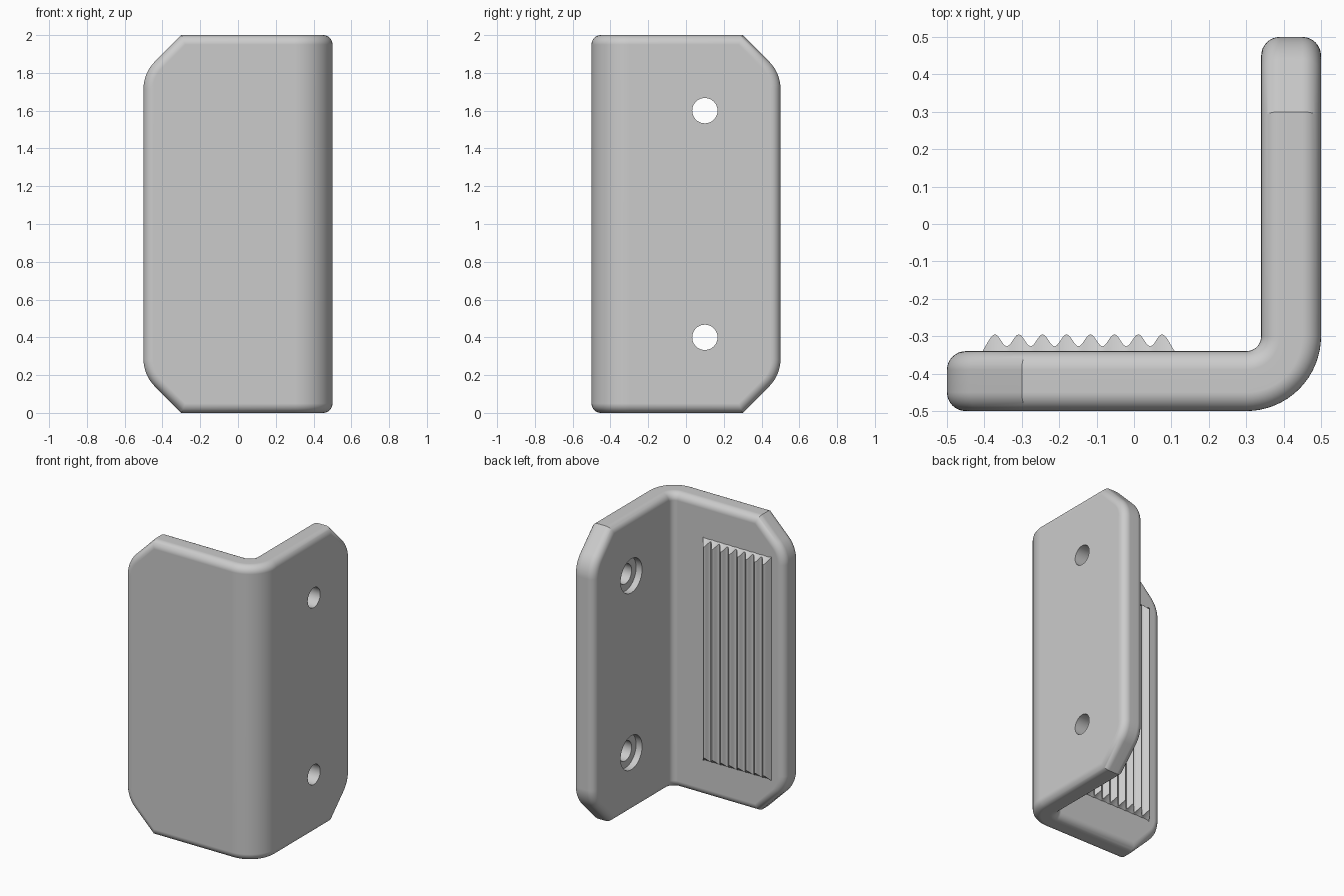
import bpy, bmesh, math
from mathutils import Vector

if "Cube" in bpy.data.objects:
    bpy.data.objects.remove(bpy.data.objects["Cube"])

grey = bpy.data.materials.new("light grey")
grey.diffuse_color = (0.6, 0.6, 0.6, 1)
grey.use_nodes = True
grey.node_tree.nodes["Principled BSDF"].inputs["Base Color"].default_value = grey.diffuse_color

T, R, EDGE = 0.16, 0.2, 0.05        # plate thickness, outer bend radius, edge rounding
LEG, BEND = 0.8, 1.0                # straight leg length, unfolded bend length
CX, CY = 0.3, -0.3                  # bend centre


def make_object(name, bm):
    bmesh.ops.recalc_face_normals(bm, faces=bm.faces[:])
    me = bpy.data.meshes.new(name)
    bm.to_mesh(me)
    bm.free()
    ob = bpy.data.objects.new(name, me)
    ob.data.materials.append(grey)
    bpy.context.collection.objects.link(ob)
    return ob


def activate(ob):
    bpy.ops.object.select_all(action='DESELECT')
    ob.select_set(True)
    bpy.context.view_layer.objects.active = ob


def smooth(ob):
    activate(ob)
    bpy.ops.object.shade_smooth_by_angle(angle=math.radians(30))


def fold(s, z, d):
    """Map a point of the unfolded plate (length s, height z, depth d) to the bent one."""
    if s <= 0:
        return (CX + s, CY - R + d, 1 + z)
    if s >= BEND:
        return (CX + R - d, CY + s - BEND, 1 + z)
    a = s / BEND * math.pi / 2
    return (CX + (R - d) * math.sin(a), CY - (R - d) * math.cos(a), 1 + z)


# --- Bent plate: outline with rounded-in chamfers, swept round the edge, then folded ---
fr = 0.2                                        # fillet between end and chamfer
z0 = 0.8 - fr * math.tan(math.pi / 8)
half = [(-LEG + fr - fr * math.cos(t), z0 + fr * math.sin(t))
        for t in [i / 8 * math.pi / 4 for i in range(9)]] + [(-0.6, 1.0)]
top = half + [(i / 16 * BEND, 1.0) for i in range(17)]
top += [(BEND - s, z) for s, z in reversed(half)]
n = len(top)
outline = [Vector(p) for p in top + [(s, -z) for s, z in reversed(top)]]
N = len(outline)


def inset(dist):
    """Mitred inset of the clockwise outline."""
    out = []
    for i, p in enumerate(outline):
        e1 = (p - outline[i - 1]).normalized()
        e2 = (outline[(i + 1) % N] - p).normalized()
        n1, n2 = Vector((e1.y, -e1.x)), Vector((e2.y, -e2.x))
        out.append(p + (n1 + n2) * (dist / (1 + n1.dot(n2))))
    return out


quarter = [i / 8 * math.pi / 2 for i in range(9)]
section = [(EDGE * (1 - math.sin(a)), EDGE * (1 - math.cos(a))) for a in quarter]
section += [(ins, T - d) for ins, d in reversed(section)]

bm = bmesh.new()
rings = [[bm.verts.new(fold(p.x, p.y, d)) for p in inset(ins)] for ins, d in section]
for a, b in zip(rings, rings[1:]):
    for i in range(N):
        j = (i + 1) % N
        bm.faces.new((a[i], a[j], b[j], b[i]))
for ring in (rings[0], rings[-1]):              # outer and inner broad faces
    for i in range(n - 1):
        bm.faces.new((ring[i], ring[i + 1], ring[N - 2 - i], ring[N - 1 - i]))
plate = make_object("angle_plate", bm)


# --- Screw holes, counterbored on the inner side ---
def cutter(name, radius, x1, x2, z):
    bpy.ops.mesh.primitive_cylinder_add(vertices=48, radius=radius, depth=x2 - x1,
                                        location=((x1 + x2) / 2, 0.1, z),
                                        rotation=(0, math.pi / 2, 0))
    ob = bpy.context.object
    ob.name = name
    ob.data.materials.append(grey)
    ob.hide_render = True
    return ob


cutters = []
for z in (0.4, 1.6):
    cutters.append(cutter("counterbore_cutter", 0.115, 0.2, 0.385, z))
    cutters.append(cutter("screw_hole_cutter", 0.067, 0.25, 0.6, z))
for c in cutters:
    activate(plate)
    m = plate.modifiers.new("hole", 'BOOLEAN')
    m.operation, m.solver, m.object = 'DIFFERENCE', 'EXACT', c
    bpy.ops.object.modifier_apply(modifier=m.name)
    bpy.data.objects.remove(c)
smooth(plate)
wn = plate.modifiers.new("flat faces", 'WEIGHTED_NORMAL')
wn.keep_sharp = True

# --- Ribbed grip pad with sloped ends ---
TEETH, PITCH, FIRST, STEPS = 8, 0.0639, -0.372, 12
profile = [(FIRST - 0.033, 0.0)]
for k in range(3, TEETH * STEPS - 2):
    x = FIRST + (k / STEPS - 0.5) * PITCH
    profile.append((x, 0.029 - 0.016 * math.cos(2 * math.pi * k / STEPS)))
profile.append((FIRST + (TEETH - 1) * PITCH + 0.033, 0.0))

bm = bmesh.new()
sides = []
for sgn in (-1, 1):
    crest = [bm.verts.new((x, -0.34 + h, 1 + sgn * (0.76 - h))) for x, h in profile]
    root = [bm.verts.new((x, -0.35, 1 + sgn * 0.76)) for x, h in profile]
    sides.append((crest, root))
    for i in range(len(profile) - 1):
        bm.faces.new((crest[i], crest[i + 1], root[i + 1], root[i]))
(c0, r0), (c1, r1) = sides
for a, b in ((c0, c1), (r0, r1)):
    for i in range(len(profile) - 1):
        bm.faces.new((a[i], a[i + 1], b[i + 1], b[i]))
for i in (0, -1):
    bm.faces.new((c0[i], c1[i], r1[i], r0[i]))
smooth(make_object("grip_ribs", bm))
